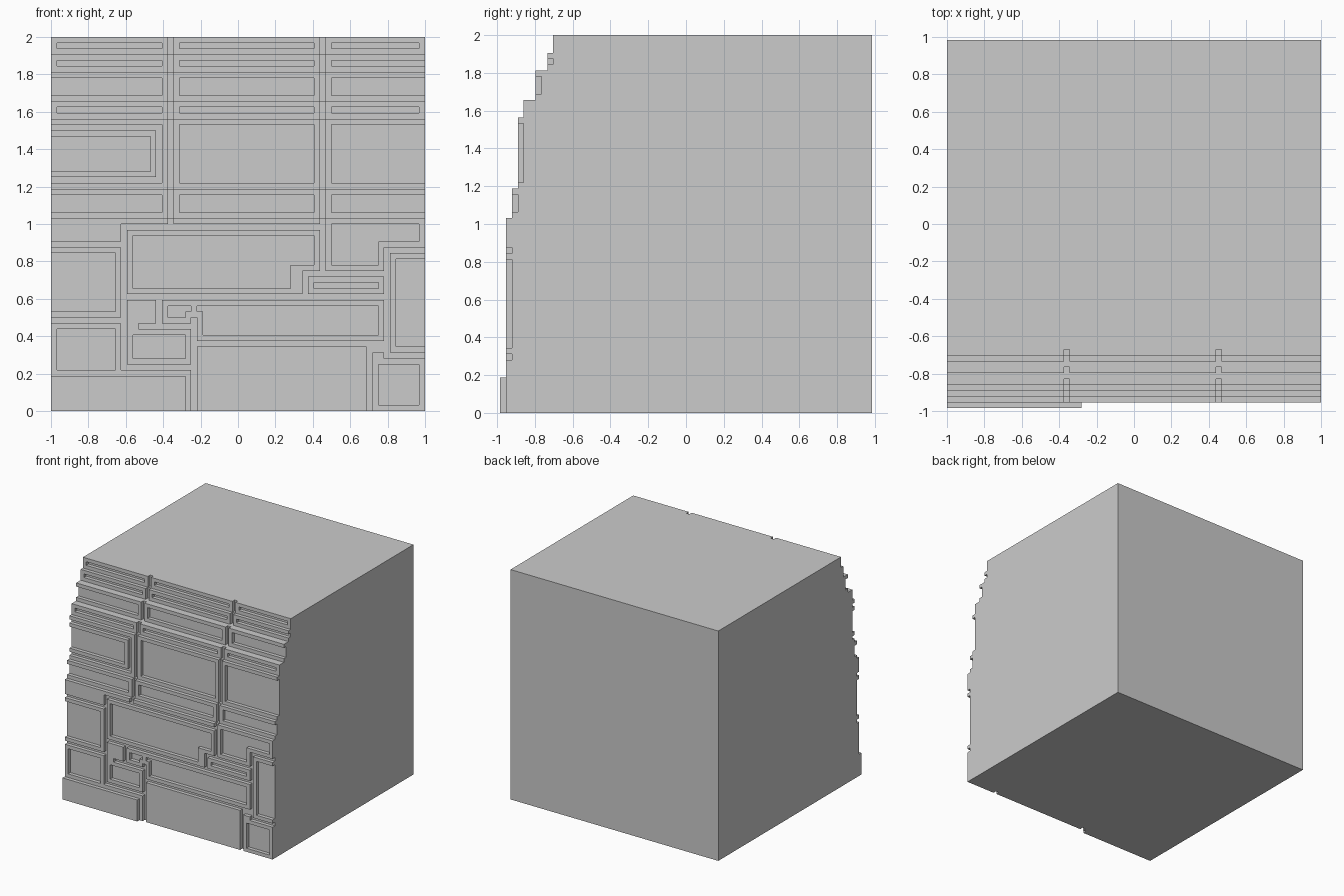
import bpy, bmesh, math

if "Cube" in bpy.data.objects:
    bpy.data.objects.remove(bpy.data.objects["Cube"])

U = 1 / 32           # one chisel unit
BACK = 63            # full depth of the block, in units
CORE = 10            # depth at which no carving remains

# Stepped face: (top of course, setback)
COURSES = [(33, 1), (38, 2), (50, 3), (53, 4), (58, 6), (61, 8), (64, 9)]

# Joints between the stones: x0, z0, x1, z1
JOINTS = [
    (-12, 31, -11, 64), (14, 23, 15, 64), (-20, 31, 15, 32), (-20, 7, -19, 32),
    (-32, 28, -19, 29), (-32, 15, -19, 16), (-20, 7, -7, 8), (-8, 0, -7, 16),
    (-19, 19, 26, 20), (11, 19, 12, 24), (11, 23, 26, 24), (25, 9, 26, 28),
    (25, 27, 32, 28), (25, 9, 32, 10), (-7, 11, 25, 12), (22, 0, 23, 12),
    (22, 10, 26, 12), (-14, 14, -13, 19), (-17, 14, -7, 15),
]

# Sunken panels on the irregular lower stones
PANELS = [
    (-32, 17, -21, 27), (-31, 7, -21, 14), (-18, 21, 9, 30), (9, 25, 13, 30),
    (13, 21, 24, 22), (16, 25, 24, 32), (24, 29, 31, 32), (27, 11, 32, 26),
    (24, 1, 31, 8), (-6, 13, 24, 18), (-7, 17, -6, 18), (-12, 16, -9, 17),
    (-12, 17, -8, 18), (-18, 9, -9, 13),
]

# Upper courses: panel z0, z1, left end, right end
UPPER = [(62, 63, -31, 31), (59, 60, -31, 32), (54, 57, -32, 32),
         (51, 52, -31, 31), (39, 49, -32, 32), (34, 37, -32, 32)]
for z0, z1, left, right in UPPER:
    PANELS += [(left, z0, -13, z1), (-10, z0, 13, z1), (16, z0, right, z1)]


def cells(x0, z0, x1, z1):
    return {(x, z) for x in range(x0, x1) for z in range(z0, z1)}


carved = set()
for r in JOINTS + PANELS:
    carved |= cells(*r)
# Extra raised rim inside the tall upper left panel
carved -= cells(-32, 40, -14, 48)
carved |= cells(-32, 41, -15, 47)

# Depth of the front face, with the plinth at the lower left
plinth = cells(-32, 0, -9, 6)
depth = {}
for x, z in cells(-32, 0, 32, 64):
    base = next(s for top, s in COURSES if z < top)
    if (x, z) in plinth:
        base = 0
    depth[x, z] = base + ((x, z) in carved)

bm = bmesh.new()
cache = {}


def vert(x, d, z):
    if (x, d, z) not in cache:
        cache[x, d, z] = bm.verts.new((x * U, (d - BACK / 2) * U, z * U))
    return cache[x, d, z]


def wall(a, b, d0, d1):
    """Wall along edge a-b from depth d0 back to d1."""
    levels = list(range(d0, min(d1, CORE) + 1))
    if d1 > CORE:
        levels.append(d1)
    for p, q in zip(levels, levels[1:]):
        bm.faces.new([vert(a[0], p, a[1]), vert(a[0], q, a[1]),
                      vert(b[0], q, b[1]), vert(b[0], p, b[1])])


# Front faces and the step walls around every cell
for (x, z), d in sorted(depth.items()):
    c = [(x, z), (x + 1, z), (x + 1, z + 1), (x, z + 1)]
    bm.faces.new([vert(px, d, pz) for px, pz in c])
    for i, (dx, dz) in enumerate([(0, -1), (1, 0), (0, 1), (-1, 0)]):
        n = depth.get((x + dx, z + dz), BACK)
        if n > d:
            wall(c[i], c[(i + 1) % 4], d, n)

# Flat back
rim = ([(i, 0) for i in range(-32, 32)] + [(32, i) for i in range(64)]
       + [(i, 64) for i in range(32, -32, -1)] + [(-32, i) for i in range(64, 0, -1)])
bm.faces.new([vert(x, BACK, z) for x, z in reversed(rim)])

# Merge coplanar faces
bm.normal_update()
bmesh.ops.dissolve_limit(bm, angle_limit=math.radians(1),
                         verts=bm.verts[:], edges=bm.edges[:])

mesh = bpy.data.meshes.new("stone_wall_block")
bm.to_mesh(mesh)
bm.free()
block = bpy.data.objects.new("stone_wall_block", mesh)
bpy.context.collection.objects.link(block)
